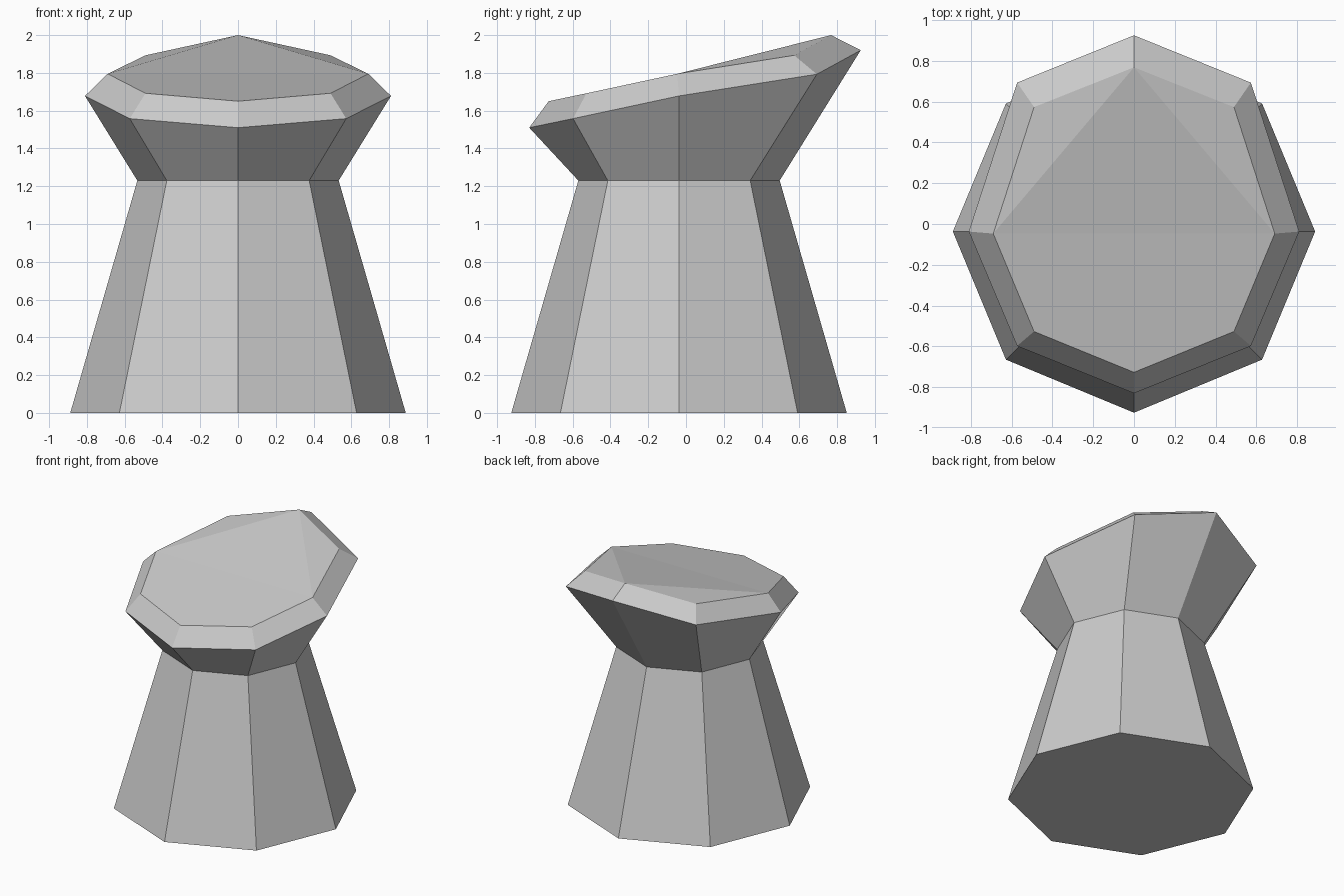
import bpy, bmesh, math

if "Cube" in bpy.data.objects:
    bpy.data.objects.remove(bpy.data.objects["Cube"])

CY = -0.037  # the body axis sits slightly forward of the centre


def octagon(r, z):
    return [(r * math.sin(k * math.pi / 4), CY - r * math.cos(k * math.pi / 4), z)
            for k in range(8)]


def mirrored(half):
    # half runs front -> right -> back; the left side is its mirror image
    return half + [(-x, y, z) for x, y, z in half[3:0:-1]]


rings = [
    octagon(0.888, 0.0),      # foot
    octagon(0.533, 1.23),     # waist
    # slanted rim
    mirrored([(0, -0.83, 1.51), (0.573, -0.598, 1.558), (0.81, CY, 1.678),
              (0.573, 0.693, 1.793), (0, 0.925, 1.92)]),
    # chamfered top outline
    mirrored([(0, -0.727, 1.65), (0.49, -0.527, 1.692), (0.69, -0.047, 1.795),
              (0.49, 0.573, 1.893), (0, 0.768, 2.0)]),
]

bm = bmesh.new()
loops = [[bm.verts.new(p) for p in ring] for ring in rings]

# side walls
for a, b in zip(loops, loops[1:]):
    for i in range(8):
        j = (i + 1) % 8
        bm.faces.new((a[i], a[j], b[j], b[i]))

# underside, and the top folded along its slight creases
bm.faces.new(loops[0][::-1])
top = loops[-1]
for idx in ((6, 7, 0, 1, 2), (2, 4, 6), (2, 3, 4), (4, 5, 6)):
    bm.faces.new([top[i] for i in idx])

bmesh.ops.recalc_face_normals(bm, faces=bm.faces)
mesh = bpy.data.meshes.new("slanted_pedestal")
bm.to_mesh(mesh)
bm.free()
bpy.context.collection.objects.link(bpy.data.objects.new("slanted_pedestal", mesh))
